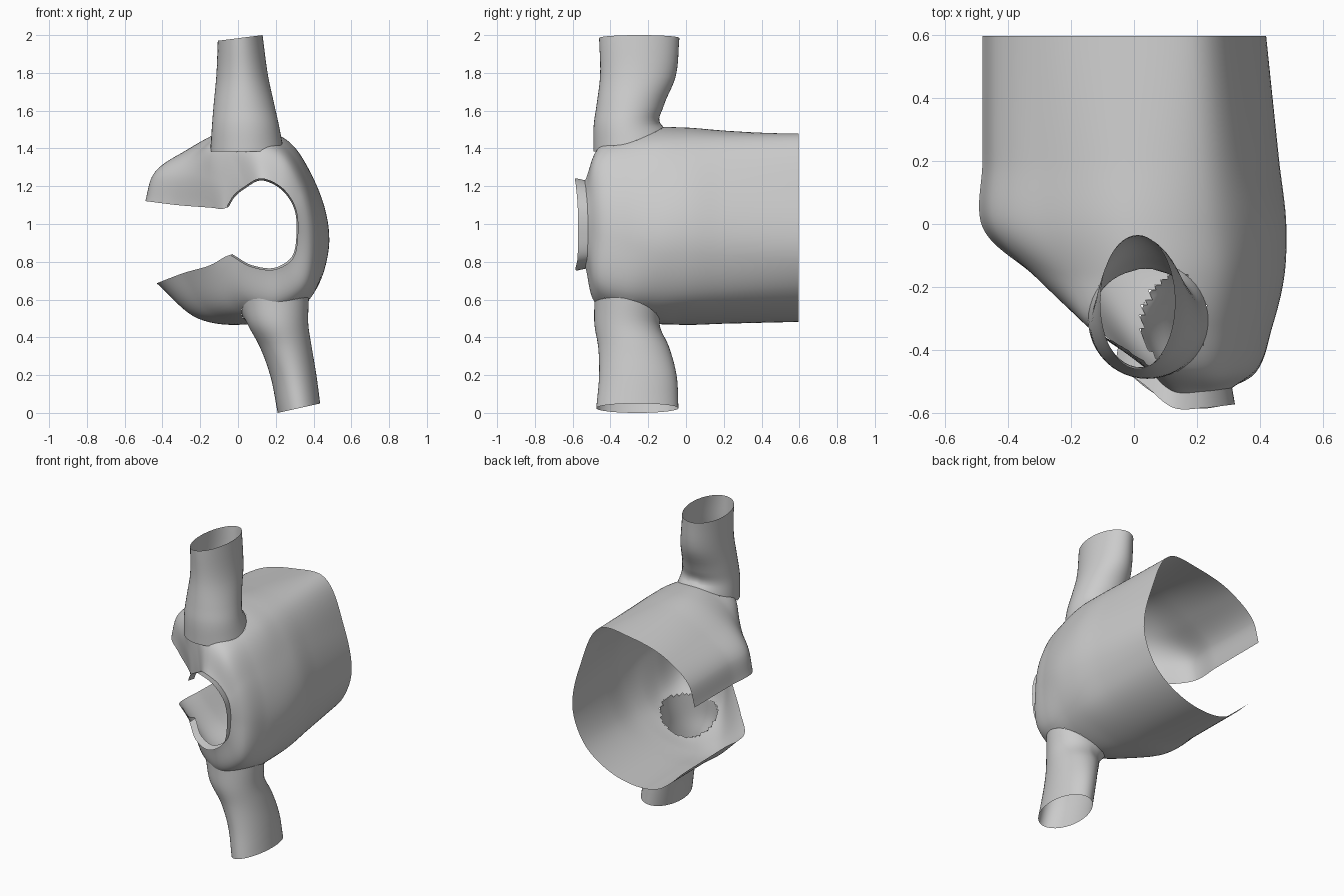
import bpy, bmesh, math
from mathutils import Vector
from mathutils.bvhtree import BVHTree

if "Cube" in bpy.data.objects:
    bpy.data.objects.remove(bpy.data.objects["Cube"])


def spline(pts, n):
    """Chord-length Hermite curve through pts, n spans per segment."""
    pts = [Vector(p) for p in pts]
    d = [max((b - a).length, 1e-4) for a, b in zip(pts, pts[1:])]
    slope = [(b - a) / h for a, b, h in zip(pts, pts[1:], d)]
    tan = [slope[0]]
    for i in range(1, len(d)):
        tan.append((slope[i - 1] * d[i] + slope[i] * d[i - 1]) / (d[i - 1] + d[i]))
    tan.append(slope[-1])
    out = []
    for i, h in enumerate(d):
        for k in range(n):
            t = k / n
            out.append(pts[i] * (2*t**3 - 3*t**2 + 1) + tan[i] * h * (t**3 - 2*t**2 + t)
                       + pts[i + 1] * (3*t**2 - 2*t**3) + tan[i + 1] * h * (t**3 - t**2))
    return out + [pts[-1]]


def surface(name, rows, closed=False, flip=False, skip=None):
    """Skin a grid of points, leaving out faces for which skip(centre) is true."""
    bm = bmesh.new()
    grid = [[bm.verts.new(p) for p in row] for row in rows]
    n = len(rows[0])
    for a, b in zip(grid, grid[1:]):
        for j in range(n if closed else n - 1):
            k = (j + 1) % n
            q = [a[j], b[j], b[k], a[k]]
            centre = sum((v.co for v in q), Vector()) / 4
            if not (skip and skip(centre)):
                bm.faces.new(q[::-1] if flip else q)
    loose = [v for v in bm.verts if not v.link_faces]
    bmesh.ops.delete(bm, geom=loose, context='VERTS')
    me = bpy.data.meshes.new(name)
    bm.to_mesh(me)
    bm.free()
    ob = bpy.data.objects.new(name, me)
    bpy.context.collection.objects.link(ob)
    bpy.ops.object.select_all(action='DESELECT')
    ob.select_set(True)
    bpy.context.view_layer.objects.active = ob
    bpy.ops.object.shade_smooth_by_angle(angle=math.radians(35))
    return ob


# Chamber: C-shaped sections (x, z) from the back rim to the front opening
sections = [
    [(-.48, 1.12), (-.44, 1.25), (-.28, 1.38), (0, 1.46), (.20, 1.47), (.36, 1.18),
     (.41, .83), (.33, .66), (.10, .51), (-.20, .50), (-.42, .68)],
    [(-.48, 1.12), (-.44, 1.26), (-.27, 1.39), (0, 1.51), (.25, 1.45), (.40, 1.24),
     (.48, .87), (.38, .61), (.12, .48), (-.20, .50), (-.42, .69)],
    [(-.32, 1.10), (-.31, 1.26), (-.20, 1.40), (.02, 1.51), (.26, 1.44), (.40, 1.22),
     (.475, .87), (.375, .60), (.13, .475), (-.12, .52), (-.29, .74)],
    [(-.13, 1.085), (-.15, 1.25), (-.14, 1.40), (.05, 1.49), (.24, 1.42), (.38, 1.20),
     (.44, .90), (.37, .60), (.17, .51), (-.02, .56), (-.13, .79)],
    [(-.08, 1.08), (-.085, 1.22), (-.05, 1.37), (.08, 1.42), (.23, 1.36), (.34, 1.17),
     (.38, .95), (.345, .66), (.19, .57), (.03, .63), (-.06, .83)],
    [(-.05, 1.09), (-.02, 1.14), (.04, 1.19), (.13, 1.23), (.22, 1.19), (.29, 1.10),
     (.31, .95), (.28, .82), (.20, .77), (.08, .78), (-.03, .84)],
]
# extra section halfway along the sleeve, blended from its neighbours
sections.insert(1, [(.35 * a + .65 * c, .35 * b + .65 * d)
                    for (a, b), (c, d) in zip(sections[0], sections[1])])
# Depth of each section and how far its left / right side leans back
depth = [(.595, 0, 0), (.2, 0, 0), (-.01, 0, 0), (-.16, 0, 0), (-.32, 0, 0),
         (-.47, .45, 0), (-.54, .8, .12)]


def place(sec, y, left, right):
    return [Vector((x, y + left * max(.14 - x, 0) + right * max(x - .14, 0), z))
            for x, z in sec]


rings = [spline(place(s, *d), 10) for s, d in zip(sections, depth)]
columns = [spline(c, 10) for c in zip(*rings)]
body_rows = list(zip(*columns))

# Vessels: rings as (z, x min, x max, y min, y max), from open end to chamber
upper = [(1.985, -.107, .13, -.46, -.035), (1.78, -.115, .16, -.455, -.055),
         (1.62, -.13, .195, -.475, -.12), (1.53, -.137, .215, -.488, -.14),
         (1.42, -.145, .235, -.49, -.12)]
lower = [(.025, .21, .435, -.475, -.04), (.2, .17, .415, -.46, -.05),
         (.35, .115, .39, -.465, -.09), (.47, .05, .372, -.485, -.14),
         (.58, .02, .375, -.485, -.14)]


def in_vessel(c):
    ring = upper[-1] if c.z > 1.39 else lower[-1] if c.z < .62 else None
    if not ring:
        return False
    _, x0, x1, y0, y1 = ring
    return ((2*c.x - x0 - x1) / (x1 - x0))**2 + ((2*c.y - y0 - y1) / (y1 - y0))**2 < .93


# Solid copy of the chamber grid, used only to seat the vessels
n = len(body_rows[0])
tree = BVHTree.FromPolygons(
    [p for row in body_rows for p in row],
    [(i*n + j, i*n + j + 1, (i+1)*n + j + 1, (i+1)*n + j)
     for i in range(len(body_rows) - 1) for j in range(n - 1)])


def vessel(name, rings, tilt, down):
    cols = []
    for k in range(48):
        a = 2 * math.pi * k / 48
        pts = []
        for i, (z, x0, x1, y0, y1) in enumerate(rings):
            x = (x0 + x1) / 2 + (x1 - x0) / 2 * math.cos(a)
            y = (y0 + y1) / 2 + (y1 - y0) / 2 * math.sin(a)
            pts.append(Vector((x, y, z + (tilt * math.cos(a) if i == 0 else 0))))
        # seat the last ring on the chamber wall
        p = pts[-1]
        hit = tree.ray_cast(Vector((p.x, p.y, 2 if down else 0)), Vector((0, 0, -1 if down else 1)))[0]
        lo, hi = (1.385, 1.6) if down else (.4, .61)
        z = hit.z if hit else (lo if down else hi)
        p.z = min(max(z, lo), hi)
        if (p.z - pts[-2].z) * (-1 if down else 1) < .02:
            pts[-2].z = p.z + (.03 if down else -.03)
        cols.append(spline(pts, 5))
    surface(name, list(zip(*cols)), closed=True, flip=not down)


surface("chamber_wall", body_rows, skip=in_vessel)
vessel("upper_vessel", upper, .015, True)
vessel("lower_vessel", lower, .025, False)

# Short flared collar round the front opening
base = body_rows[-1]
front = [Vector((.13 + (p.x - .13) * 1.05, p.y - .052, 1 + (p.z - 1) * 1.05)) for p in base]
surface("front_collar", [base, front])
